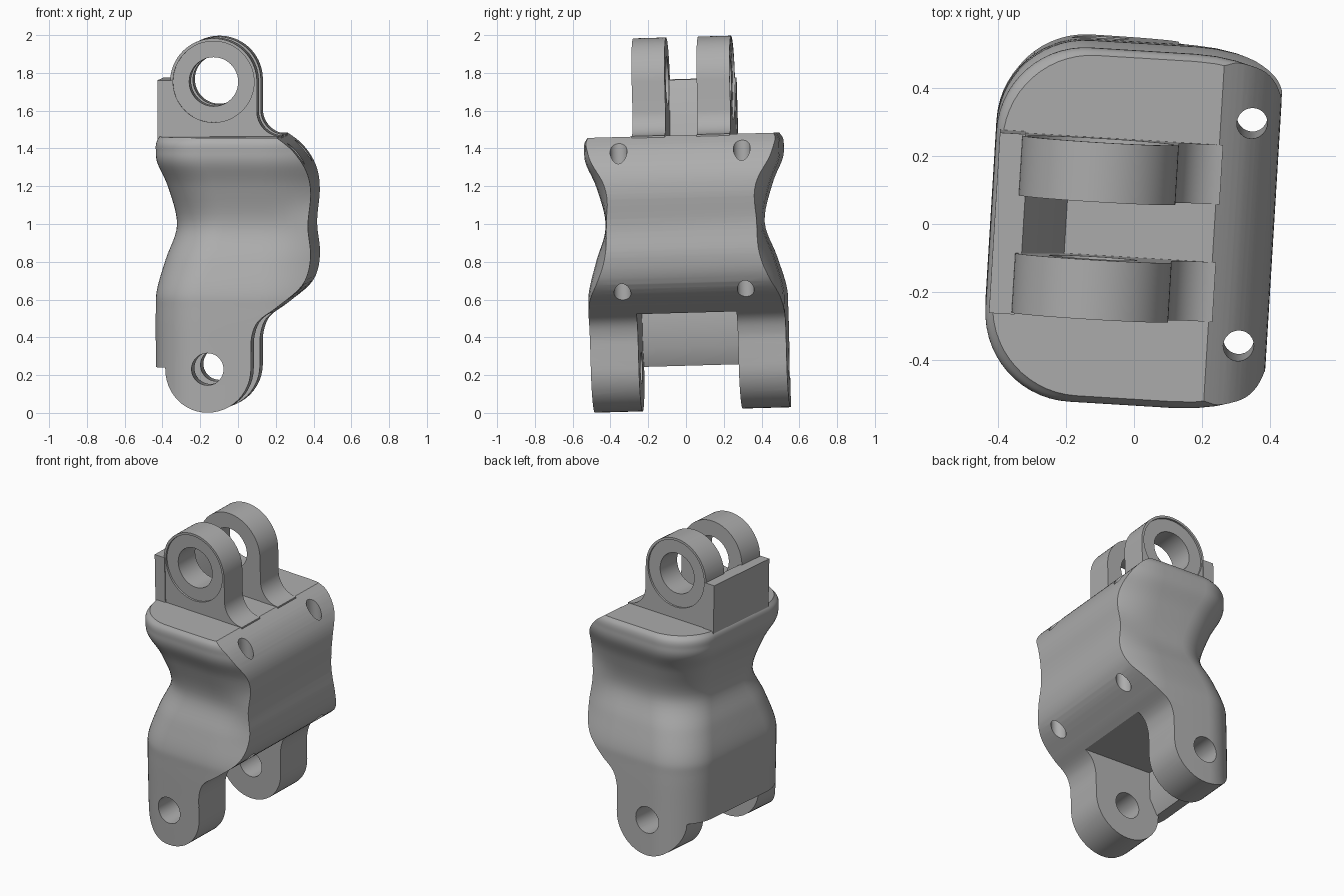
import bpy, bmesh, math
from mathutils import Matrix, Vector

if "Cube" in bpy.data.objects:
    bpy.data.objects.remove(bpy.data.objects["Cube"])

grey = bpy.data.materials.new("plain_grey")
grey.use_nodes = True
grey.diffuse_color = (0.42, 0.42, 0.42, 1)
grey.node_tree.nodes["Principled BSDF"].inputs["Base Color"].default_value = grey.diffuse_color

# The whole link leans and turns slightly
POSE = (Matrix.Translation((0, 0, 1)) @ Matrix.Rotation(math.radians(1.6), 4, 'X')
        @ Matrix.Rotation(math.radians(-3.5), 4, 'Z') @ Matrix.Translation((0, 0, -1)))


def spline(pts, steps):
    """Smooth curve through 2D points."""
    p = [Vector(q) for q in pts]
    p = [2 * p[0] - p[1]] + p + [2 * p[-1] - p[-2]]
    out = []
    for a, b, c, d in zip(p, p[1:], p[2:], p[3:]):
        for i in range(steps):
            t = i / steps
            out.append(0.5 * (2 * b + (c - a) * t + (2 * a - 5 * b + 4 * c - d) * t * t
                              + (3 * b - a - 3 * c + d) * t ** 3))
    return out + [p[-2]]


def arc(cx, cz, r, start, end, n=24):
    return [(cx + r * math.cos(math.radians(start + (end - start) * i / n)),
             cz + r * math.sin(math.radians(start + (end - start) * i / n))) for i in range(n + 1)]


def loft(name, rings):
    """Closed solid through equal-length rings of points."""
    bm = bmesh.new()
    rows = [[bm.verts.new(p) for p in ring] for ring in rings]
    n = len(rows[0])
    for lo, hi in zip(rows, rows[1:]):
        for i in range(n):
            j = (i + 1) % n
            bm.faces.new((lo[i], lo[j], hi[j], hi[i]))
    bm.faces.new(rows[0])
    bm.faces.new(rows[-1])
    bmesh.ops.recalc_face_normals(bm, faces=bm.faces)
    me = bpy.data.meshes.new(name)
    bm.to_mesh(me)
    bm.free()
    ob = bpy.data.objects.new(name, me)
    bpy.context.collection.objects.link(ob)
    me.materials.append(grey)
    return ob


def prism(name, outline, y0, y1):
    """Extrude an x-z outline along y."""
    return loft(name, [[(x, y, z) for x, z in outline] for y in (y0, y1)])


def disc(cx, cz, r, y0, y1):
    return prism("cutter", arc(cx, cz, r, 0, 352.5, 47), y0, y1)


def post(x, y, r, z0, z1):
    return loft("cutter", [[(px, py, z) for px, py in arc(x, y, r, 0, 345, 23)] for z in (z0, z1)])


def carve(ob, cutters):
    """Apply booleans given as (operation, cutter) pairs, then drop the cutters."""
    for op, cutter in cutters:
        cutter.hide_render = True
        mod = ob.modifiers.new("carve", 'BOOLEAN')
        mod.operation, mod.object, mod.solver = op, cutter, 'EXACT'
    dg = bpy.context.evaluated_depsgraph_get()
    dg.update()
    mesh = bpy.data.meshes.new_from_object(ob.evaluated_get(dg))
    ob.modifiers.clear()
    ob.data = mesh
    for _, cutter in cutters:
        bpy.data.objects.remove(cutter)


def finish(ob):
    ob.data.transform(POSE)
    bpy.ops.object.select_all(action='DESELECT')
    bpy.context.view_layer.objects.active = ob
    ob.select_set(True)
    bpy.ops.object.shade_smooth_by_angle(angle=math.radians(28))


# Waisted body: rounded at the -x corners, tapering towards +x
def section(inset, z):
    hy, r = 0.52 - inset, 0.26
    taper = 0.9 - 0.65 * math.exp(-((z - 1) / 0.12) ** 2)
    half = [(x, hy - taper * max(0, x - 0.15) ** 2) for x in (0.55, 0.45, 0.39, 0.33, 0.27, 0.21, 0.15, 0)]
    half += arc(-0.42 + inset + r, hy - r, r, 90, 180, 14)
    return [(x, y, z) for x, y in half] + [(x, -y, z) for x, y in reversed(half)]


waist = [(0, -0.1), (0, 0.3), (0, 0.55), (0.006, 0.66), (0.05, 0.82), (0.106, 1.0),
         (0.062, 1.2), (0.008, 1.33), (0, 1.4), (0.003, 1.44), (0.02, 1.47)]
body = loft("body", [section(d, z) for d, z in spline(waist, 6)])

# Side outline of the body and its lower lugs
LOW_X, LOW_Z, LUG_R = -0.13, 0.245, 0.23
edge = spline([(0.09, 1.56), (0.235, 1.47), (0.325, 1.395), (0.39, 1.29), (0.41, 1.17), (0.395, 1.0),
               (0.41, 0.83), (0.37, 0.69), (0.24, 0.575), (0.14, 0.5), (0.105, 0.42), (0.1, 0.33)], 5)
outline = [(-0.6, 1.56)] + [tuple(p) for p in edge]
outline += arc(LOW_X, LOW_Z, LUG_R, 0, -180) + [(LOW_X - LUG_R, 0.25), (-0.6, 0.25)]
# Gap between the lower lugs, leaving the back plate
gap = [(-0.6, -0.2), (0.6, -0.2), (0.6, 0.53), (-0.3, 0.53), (-0.3, 0.35), (-0.35, 0.25), (-0.6, 0.25)]
cuts = [('INTERSECT', prism("cutter", outline, -0.8, 0.8)),
        ('DIFFERENCE', prism("cutter", gap, -0.265, 0.265)),
        ('DIFFERENCE', disc(LOW_X, LOW_Z, 0.085, -0.7, 0.7))]
cuts += [('DIFFERENCE', post(0.327, y, 0.045, 0.4, 1.6)) for y in (-0.327, 0.327)]
carve(body, cuts)
finish(body)

# Upper lugs with a bore and a shallow recess on the outer face
TOP_X, TOP_Z = -0.114, 1.76
lug = [(TOP_X - LUG_R, 1.44)] + arc(TOP_X, TOP_Z, LUG_R, 180, 0, 36)
lug += arc(0.246, 1.602, 0.13, 180, 270, 12) + [(0.246, 1.44)]
for side, name in ((-1, "front_upper_lug"), (1, "rear_upper_lug")):
    ob = prism(name, lug, side * 0.085, side * 0.26)
    carve(ob, [('DIFFERENCE', disc(TOP_X, TOP_Z, 0.13, -0.5, 0.5)),
               ('DIFFERENCE', disc(TOP_X, TOP_Z, 0.215, side * 0.248, side * 0.4))])
    finish(ob)

# Back stop plate, with a sloped foot between the lugs
plate = prism("upper_back_plate", [(-0.41, 1.42), (-0.335, 1.42), (-0.335, 1.768), (-0.41, 1.768)], -0.265, 0.265)
foot = prism("plate_foot", [(-0.34, 1.45), (-0.2, 1.45), (-0.2, 1.472), (-0.325, 1.765), (-0.34, 1.765)], -0.09, 0.09)
for ob in (plate, foot):
    finish(ob)
